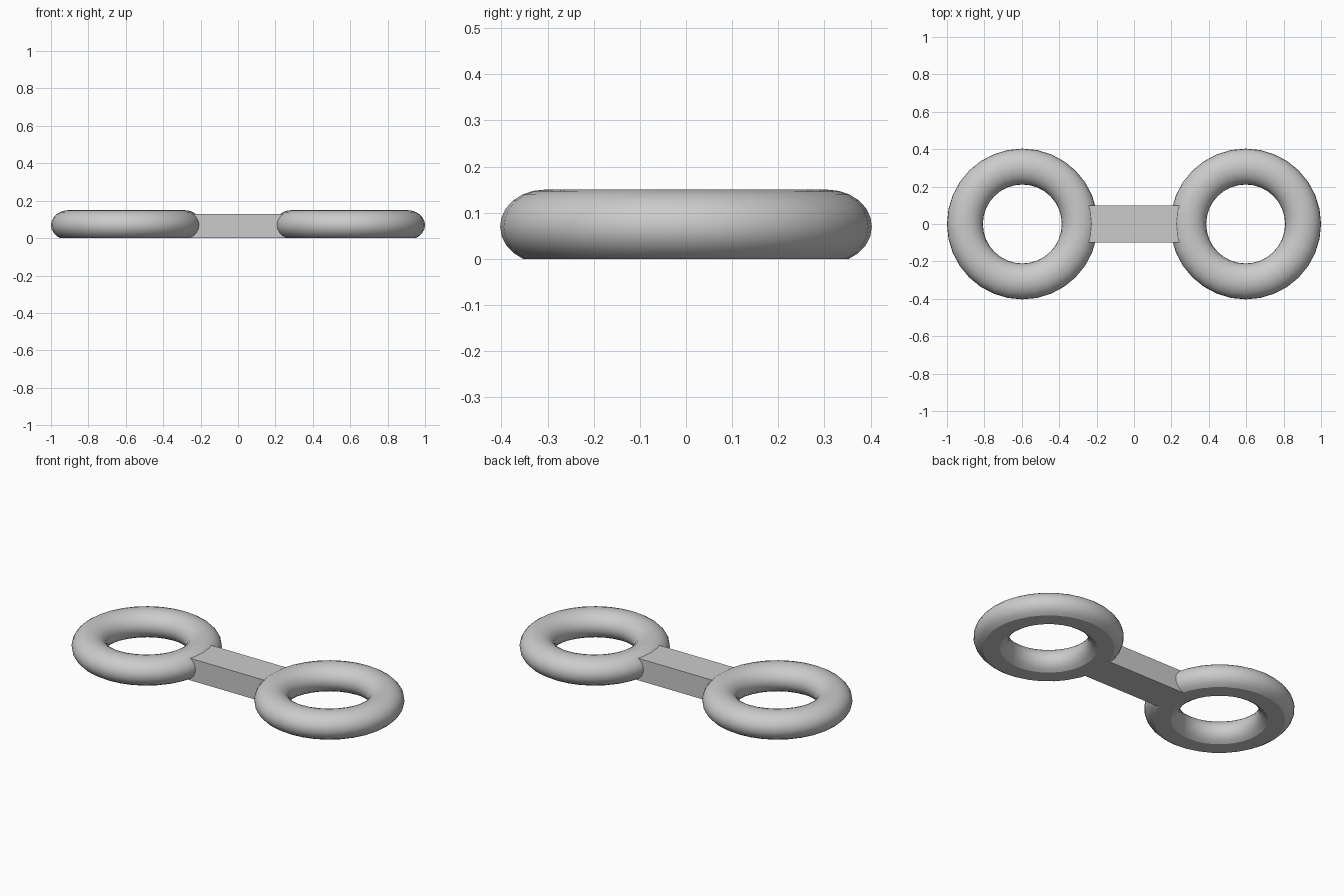
import bpy, bmesh, math
from mathutils import Vector

cube = bpy.data.objects.get("Cube")
if cube:
    bpy.data.objects.remove(cube, do_unlink=True)

grey = bpy.data.materials.new("plain_grey")
grey.use_nodes = True
colour = (0.6, 0.6, 0.6, 1)
grey.diffuse_color = colour
grey.node_tree.nodes["Principled BSDF"].inputs["Base Color"].default_value = colour


def add_object(name, bm, location):
    bmesh.ops.recalc_face_normals(bm, faces=bm.faces)
    mesh = bpy.data.meshes.new(name)
    bm.to_mesh(mesh)
    bm.free()
    mesh.materials.append(grey)
    obj = bpy.data.objects.new(name, mesh)
    obj.location = location
    bpy.context.collection.objects.link(obj)
    return obj


def make_ring(name, x):
    """Oval section cut flat at z = 0, swept round the ring axis."""
    radius, half_width, half_height, middle = 0.307, 0.096, 0.08, 0.07
    cut = math.asin(-middle / half_height)
    steps, segments = 20, 32
    bm = bmesh.new()
    section = []
    for i in range(steps + 1):
        a = cut + (math.pi - 2 * cut) * i / steps
        section.append(bm.verts.new((radius + half_width * math.cos(a), 0,
                                     middle + half_height * math.sin(a))))
    edges = [bm.edges.new((v, section[i - 1])) for i, v in enumerate(section)]
    bmesh.ops.spin(bm, geom=section + edges, cent=(0, 0, 0), axis=(0, 0, 1),
                   angle=math.tau, steps=segments, use_duplicate=False)
    bmesh.ops.remove_doubles(bm, verts=bm.verts, dist=0.0001)
    ring = add_object(name, bm, (x, 0, 0))
    bpy.ops.object.select_all(action="DESELECT")
    ring.select_set(True)
    bpy.context.view_layer.objects.active = ring
    bpy.ops.object.shade_smooth_by_angle(angle=math.radians(30))


# Two rings
make_ring("right_ring", -0.597)
make_ring("left_ring", 0.597)

# Flat-sided bar joining the rings, ends buried inside them
bm = bmesh.new()
bmesh.ops.create_cube(bm, size=1)
bmesh.ops.scale(bm, vec=Vector((0.56, 0.2, 0.13)), verts=bm.verts)
add_object("connecting_bar", bm, (0, 0, 0.065))
